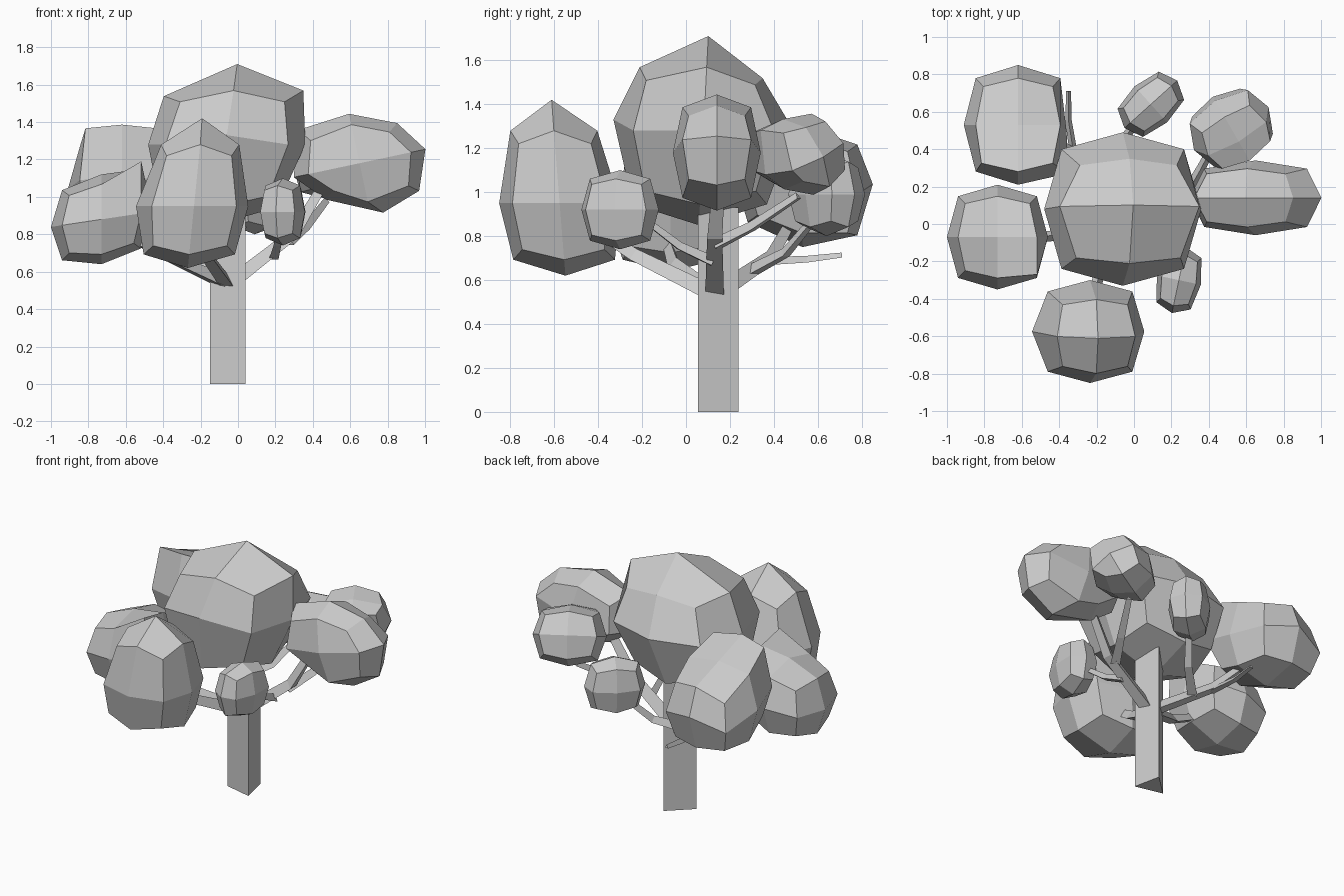
import bpy, bmesh
from math import radians, sin, cos, tau
from mathutils import Vector, Euler

cube = bpy.data.objects.get("Cube")
if cube:
    bpy.data.objects.remove(cube)

grey = bpy.data.materials.new("plain_grey")
grey.use_nodes = True
grey.diffuse_color = (0.6, 0.6, 0.6, 1)
grey.node_tree.nodes["Principled BSDF"].inputs["Base Color"].default_value = grey.diffuse_color


def finish(name, bm):
    bmesh.ops.recalc_face_normals(bm, faces=bm.faces)
    mesh = bpy.data.meshes.new(name)
    bm.to_mesh(mesh)
    bm.free()
    mesh.materials.append(grey)
    obj = bpy.data.objects.new(name, mesh)
    bpy.context.collection.objects.link(obj)


def clump(name, centre, half, turn=(0, 0, 0), lean=(0, 0), slope=(0, 0),
          taper=0, peak=1, pull={}):
    """Faceted leaf clump: a cube split once and rounded, then shaped.
    peak scales the height of the top shoulders; pull moves single corners."""
    bm = bmesh.new()
    bmesh.ops.create_cube(bm, size=2)
    bmesh.ops.subdivide_edges(bm, edges=bm.edges[:], cuts=1, use_grid_fill=True)
    spin = Euler([radians(a) for a in turn])
    for v in bm.verts:
        key = tuple(round(c) for c in v.co)
        outward = sum(abs(c) for c in key)
        p = v.co * {1: 1, 2: 0.78, 3: 0.64}[outward]
        p.x *= 1 - taper * p.z
        p.y *= 1 - taper * p.z
        if outward > 1 and p.z > 0:
            p.z *= peak
        p = Vector(a * b for a, b in zip(p, half))
        p.x += lean[0] * p.z
        p.y += lean[1] * p.z
        p.z += slope[0] * p.x + slope[1] * p.y
        p.rotate(spin)
        v.co = p + Vector(centre) + Vector(pull.get(key, (0, 0, 0)))
    finish(name, bm)


def branch(name, points, radius):
    """Three-sided limb that thins along its path."""
    bm = bmesh.new()
    pts = [Vector(p) for p in points]
    rings = []
    for i, p in enumerate(pts):
        along = (pts[min(i + 1, len(pts) - 1)] - pts[max(i - 1, 0)]).normalized()
        side = along.cross(Vector((0, 0, 1))).normalized()
        up = side.cross(along)
        r = radius * (1 - 0.2 * i)
        rings.append([bm.verts.new(p + r * (side * cos(a) + up * sin(a)))
                      for a in (tau * (k / 3 + 0.25) for k in range(3))])
    for low, high in zip(rings, rings[1:]):
        for k in range(3):
            n = (k + 1) % 3
            bm.faces.new((low[k], low[n], high[n], high[k]))
    bm.faces.new(rings[0])
    bm.faces.new(rings[-1])
    finish(name, bm)


# Three-sided trunk
bm = bmesh.new()
outline = ((0.04, 0.055), (0, 0.24), (-0.15, 0.1))
foot, head = ([bm.verts.new((x, y, z)) for x, y in outline] for z in (0, 0.93))
bm.faces.new(foot)
bm.faces.new(head)
for k in range(3):
    n = (k + 1) % 3
    bm.faces.new((foot[k], foot[n], head[n], head[k]))
finish("trunk", bm)

# Leaf clumps
clump("crown", (-0.06, 0.08, 1.28), (0.42, 0.41, 0.43), lean=(0.13, 0.05),
      taper=-0.06, peak=0.83,
      pull={(0, 1, 1): (0, -0.08, -0.04), (0, -1, 1): (0, 0.03, 0.01),
            (0, -1, 0): (0, 0, 0.05), (1, 0, 1): (0.03, 0, 0.01),
            (-1, 0, 1): (-0.03, 0, -0.02), (1, 1, 1): (-0.02, -0.05, -0.02),
            (-1, 1, 1): (0.02, -0.05, -0.02)})
clump("front_clump", (-0.235, -0.575, 0.95), (0.29, 0.275, 0.33), lean=(0.1, -0.08),
      taper=0.1, peak=1.28,
      pull={(0, 0, 1): (0.01, -0.01, 0.14), (-1, 0, 0): (-0.02, 0, 0)})
clump("right_clump", (-0.73, -0.07, 0.88), (0.27, 0.28, 0.24), slope=(0.15, 0),
      pull={(1, -1, 1): (0.04, -0.02, 0.13), (1, 0, 1): (0, 0, 0.05)})
clump("back_right_clump", (-0.62, 0.53, 1.04), (0.29, 0.32, 0.29), slope=(0, -0.2),
      pull={(0, -1, 1): (0, 0, 0.07), (-1, -1, 1): (-0.01, 0, 0.1),
            (1, -1, 1): (0, 0, 0.1), (0, 0, 1): (0, 0, -0.03),
            (0, 1, 0): (0, 0, 0.06), (0, 1, -1): (0, 0, 0.04),
            (-1, 1, 1): (0, 0, -0.05), (-1, 1, 0): (0, 0, -0.03),
            (1, -1, 0): (0.04, -0.01, 0), (1, 0, 0): (-0.03, -0.04, 0)})
droop, lift = (-0.03, 0, -0.05), (0.05, 0, 0.07)
clump("left_clump", (0.65, 0.14, 1.18), (0.36, 0.2, 0.27), turn=(0, -12, 0),
      pull={(1, 0, 1): droop, (1, 1, 1): droop, (1, -1, 1): droop,
            (-1, 0, -1): lift, (-1, 1, -1): lift, (-1, -1, -1): lift,
            (0, 0, -1): (0.07, 0, 0), (-1, 0, 1): (-0.01, 0, 0.03)})
clump("back_left_clump", (0.52, 0.51, 1.16), (0.23, 0.19, 0.19), turn=(25, 0, 30),
      pull={(x, -1, z): (0, 0, 0.05) for x in (-1, 0, 1) for z in (-1, 1)})
clump("back_clump", (0.09, 0.64, 0.99), (0.19, 0.13, 0.19), turn=(0, 0, 42))
clump("front_left_clump", (0.24, -0.3, 0.92), (0.12, 0.18, 0.18), turn=(0, 0, -12))

# Limbs reaching from the trunk into the clumps
branch("left_branch", [(-0.03, 0.13, 0.53), (0.31, 0.13, 0.8), (0.47, 0.15, 1.08)], 0.05)
branch("back_left_branch", [(0.27, 0.14, 0.76), (0.36, 0.3, 0.84), (0.47, 0.51, 0.98)], 0.035)
branch("front_left_branch", [(0.19, 0.12, 0.68), (0.21, -0.03, 0.75), (0.23, -0.2, 0.88)], 0.03)
branch("front_branch", [(-0.05, 0.12, 0.53), (-0.18, -0.24, 0.71), (-0.23, -0.45, 0.85)], 0.045)
branch("right_branch", [(-0.08, 0.12, 0.54), (-0.36, -0.05, 0.67), (-0.62, -0.09, 0.8)], 0.045)
branch("back_right_branch", [(-0.06, 0.16, 0.55), (-0.33, 0.38, 0.7), (-0.5, 0.48, 0.88)], 0.045)
branch("back_right_twig", [(-0.32, 0.36, 0.68), (-0.35, 0.55, 0.69), (-0.35, 0.71, 0.71)], 0.025)
branch("back_branch", [(-0.22, 0.3, 0.64), (-0.06, 0.45, 0.72), (0.06, 0.6, 0.9)], 0.035)
